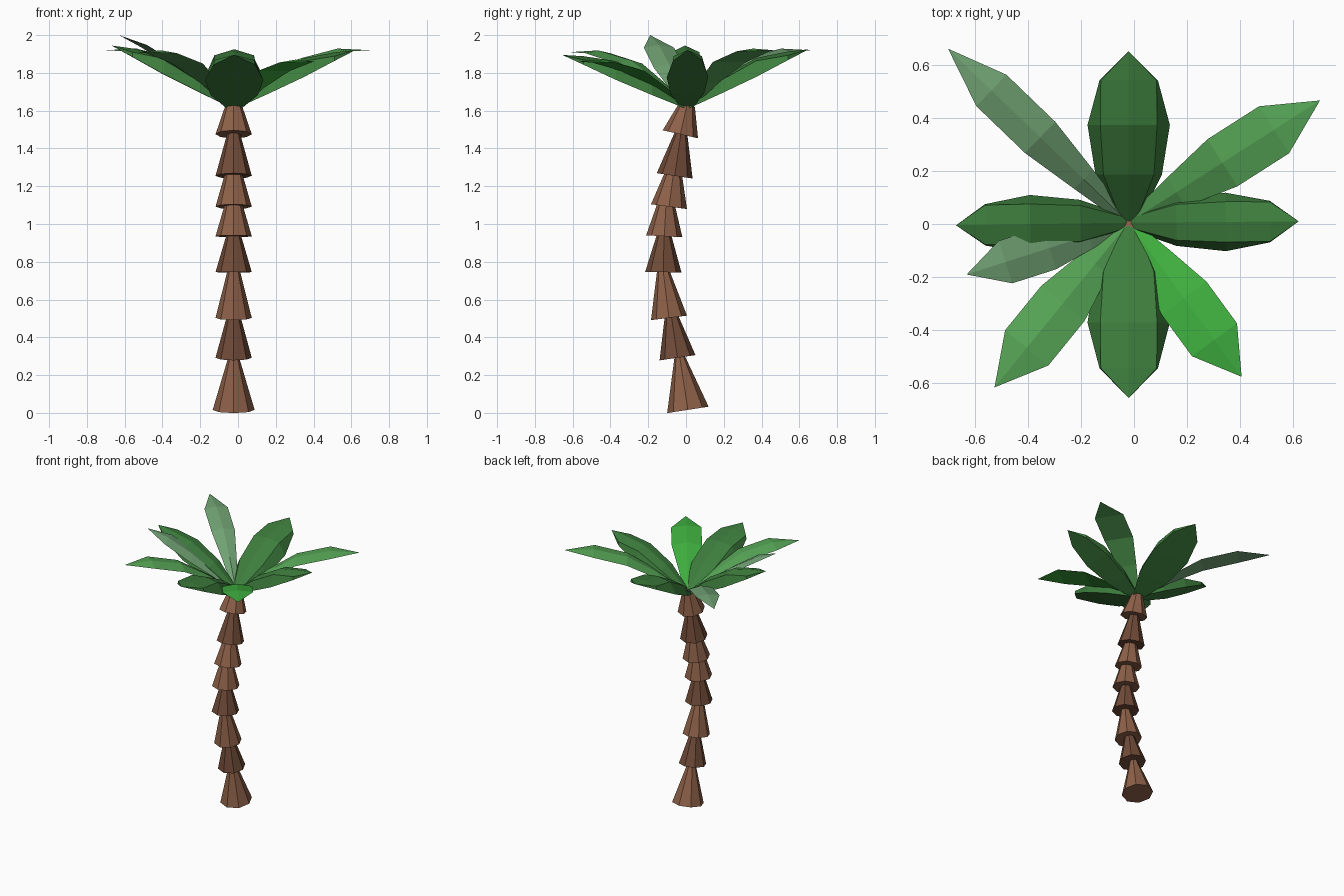
import bpy, bmesh
from mathutils import Vector

if "Cube" in bpy.data.objects:
    bpy.data.objects.remove(bpy.data.objects["Cube"])


def material(name, rgb):
    # sRGB to linear viewport colour
    m = bpy.data.materials.new(name)
    m.diffuse_color = (*[c ** 2.2 for c in rgb], 1)
    m.use_nodes = True
    m.node_tree.nodes["Principled BSDF"].inputs["Base Color"].default_value = m.diffuse_color
    return m


LIGHT_BARK = material("light_bark", (0.55, 0.38, 0.29))
DARK_BARK = material("dark_bark", (0.44, 0.30, 0.23))
DARK_GREEN = material("dark_green", (0.25, 0.49, 0.25))
GREEN = material("green", (0.34, 0.64, 0.34))
BRIGHT_GREEN = material("bright_green", (0.25, 0.67, 0.25))
GREY_GREEN = material("grey_green", (0.44, 0.63, 0.45))


def add_object(name, bm, mat):
    bmesh.ops.recalc_face_normals(bm, faces=bm.faces)
    mesh = bpy.data.meshes.new(name)
    bm.to_mesh(mesh)
    bm.free()
    mesh.materials.append(mat)
    obj = bpy.data.objects.new(name, mesh)
    bpy.context.collection.objects.link(obj)
    return obj


def trunk_segment(name, base, top, r1, r2, mat):
    # eight-sided tapered cone along the line base -> top, given as (y, z)
    a, b = Vector((-0.023, *base)), Vector((-0.023, *top))
    bm = bmesh.new()
    length = (b - a).length
    bmesh.ops.create_cone(bm, cap_ends=True, segments=8, radius1=r1,
                          radius2=r2, depth=length)
    obj = add_object(name, bm, mat)
    obj.location = (a + b) / 2
    obj.rotation_mode = 'QUATERNION'
    obj.rotation_quaternion = Vector((0, 0, 1)).rotation_difference(b - a)


# Trunk: stacked cones on a gently bent path
segments = [
    ((0.010, 0.016), (-0.034, 0.30), 0.111, 0.027, LIGHT_BARK),
    ((-0.045, 0.292), (-0.08, 0.53), 0.096, 0.031, DARK_BARK),
    ((-0.09, 0.503), (-0.122, 0.76), 0.096, 0.031, LIGHT_BARK),
    ((-0.12, 0.745), (-0.116, 0.96), 0.096, 0.033, DARK_BARK),
    ((-0.115, 0.935), (-0.105, 1.12), 0.096, 0.042, LIGHT_BARK),
    ((-0.09, 1.092), (-0.065, 1.28), 0.096, 0.042, LIGHT_BARK),
    ((-0.06, 1.255), (-0.025, 1.49), 0.096, 0.031, DARK_BARK),
    ((-0.03, 1.475), (0.005, 1.63), 0.096, 0.043, LIGHT_BARK),
]
for i, seg in enumerate(segments):
    trunk_segment(f"trunk_segment_{i + 1}", *seg)

# Leaf sections: position, height along slope, then (half width, rise) from edge to rib
BROAD = [
    (0.0, 0.0, [(0.035, 0), (0.025, 0.01), (0, 0.015)]),
    (0.28, 0.26, [(0.125, 0), (0.095, 0.07), (0, 0.085)]),
    (0.57, 0.54, [(0.155, 0), (0.107, 0.085), (0, 0.10)]),
    (0.83, 0.82, [(0.11, 0), (0.105, 0.025), (0, 0.045)]),
    (1.0, 1.0, [(0, 0), (0, 0), (0, 0)]),
]


def slim(climbs):
    # narrow, thin leaf with a slight fold; climbs sets how it arches
    sizes = [(0.25, 0.065, 0.015), (0.49, 0.105, 0.02), (0.76, 0.105, 0.015)]
    rows = [(t, c, [(w, 0), (0, h)]) for (t, w, h), c in zip(sizes, climbs)]
    return [(0.0, 0.0, [(0.02, 0), (0, 0.01)]), *rows, (1.0, 1.0, [(0, 0), (0, 0)])]


ARCHED = slim((0.45, 0.80, 0.98))
STRAIGHT = slim((0.30, 0.56, 0.83))
CROWN = Vector((-0.02, 0.005, 1.608))


def leaf(name, tip, sections, width, mat):
    span = Vector(tip) - CROWN
    side = Vector((-span.y, span.x, 0)).normalized()
    bm = bmesh.new()
    rings = []
    for t, climb, half in sections:
        centre = CROWN + Vector((span.x * t, span.y * t, span.z * climb))
        profile = half + [(-w, h) for w, h in reversed(half[:-1])]
        rings.append([bm.verts.new(centre + side * w * width + Vector((0, 0, h)))
                      for w, h in profile])
    n = len(rings[0])
    bm.faces.new(rings[0])
    for a, b in zip(rings, rings[1:]):
        for j in range(n):
            k = (j + 1) % n
            bm.faces.new((a[j], a[k], b[k], b[j]))
    bmesh.ops.remove_doubles(bm, verts=bm.verts, dist=0.0005)
    add_object(name, bm, mat)


# Broad leaves on the four sides
leaf("leaf_back", (-0.02, 0.65, 1.925), BROAD, 1.0, DARK_GREEN)
leaf("leaf_front", (-0.02, -0.655, 1.895), BROAD, 1.0, DARK_GREEN)
leaf("leaf_right", (0.62, 0.01, 1.92), BROAD, 0.71, DARK_GREEN)
leaf("leaf_left", (-0.67, -0.005, 1.945), BROAD, 0.71, DARK_GREEN)

# Slim leaves in between
leaf("leaf_back_left", (-0.70, 0.66, 1.92), ARCHED, 0.78, GREY_GREEN)
leaf("leaf_back_right", (0.70, 0.465, 1.92), ARCHED, 1.0, GREEN)
leaf("leaf_front_right", (0.405, -0.575, 1.86), ARCHED, 1.0, BRIGHT_GREEN)
leaf("leaf_front_left", (-0.525, -0.615, 1.91), ARCHED, 1.0, GREEN)
leaf("leaf_raised", (-0.63, -0.19, 2.0), STRAIGHT, 0.8, GREY_GREEN)
